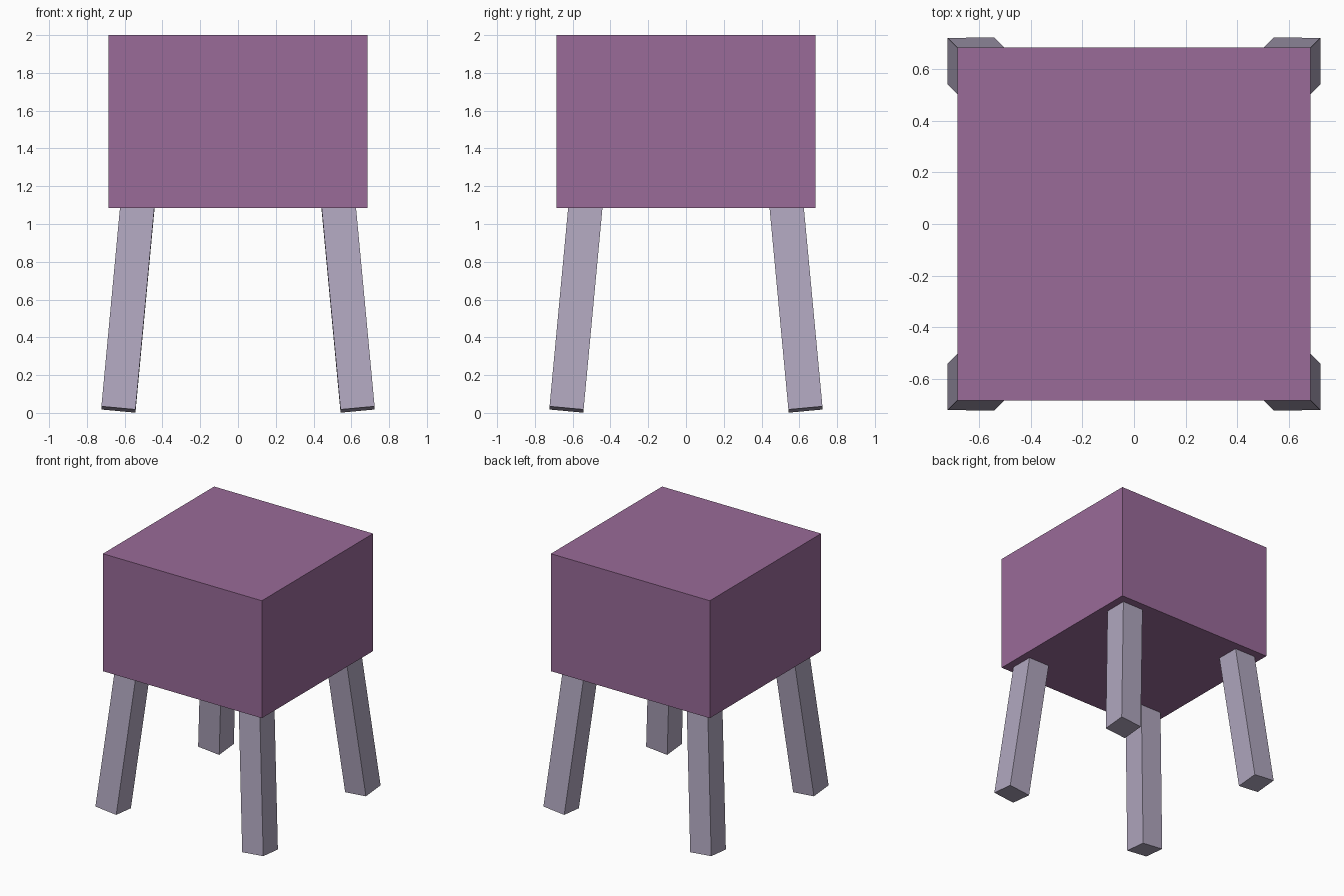
import bpy
import bmesh
from mathutils import Matrix, Vector

if "Cube" in bpy.data.objects:
    bpy.data.objects.remove(bpy.data.objects["Cube"])


def material(name, rgb):
    m = bpy.data.materials.new(name)
    m.diffuse_color = (*rgb, 1.0)
    m.use_nodes = True
    m.node_tree.nodes["Principled BSDF"].inputs["Base Color"].default_value = m.diffuse_color
    return m


def box(name, size, matrix, mat):
    bm = bmesh.new()
    bmesh.ops.create_cube(bm, size=1.0, matrix=matrix @ Matrix.Diagonal((*size, 1.0)))
    mesh = bpy.data.meshes.new(name)
    bm.to_mesh(mesh)
    bm.free()
    mesh.materials.append(mat)
    obj = bpy.data.objects.new(name, mesh)
    bpy.context.collection.objects.link(obj)
    return obj


purple = material("plum purple", (0.32, 0.145, 0.315))
lilac = material("pale lilac grey", (0.434, 0.386, 0.515))

# Seat block
SEAT_BOTTOM = 1.085
box("seat", (1.37, 1.37, 2 - SEAT_BOTTOM),
    Matrix.Translation((0, 0, (2 + SEAT_BOTTOM) / 2)), purple)

# Square legs splayed outward on both axes, ends cut square to the leg
for sx, side in ((-1, "left"), (1, "right")):
    for sy, end in ((-1, "front"), (1, "back")):
        foot = Vector((sx * 0.633, sy * 0.633, 0.018))
        top = Vector((sx * 0.531, sy * 0.531, 1.108))
        axis = (top - foot).normalized()
        y_dir = axis.cross(Vector((1, 0, 0))).normalized()
        x_dir = y_dir.cross(axis)
        rot = Matrix((x_dir, y_dir, axis)).transposed().to_4x4()
        box(f"{end}_{side}_leg", (0.181, 0.181, (top - foot).length),
            Matrix.Translation((foot + top) / 2) @ rot, lilac)

# Keep every face pointing outward
for obj in bpy.context.collection.objects:
    bm = bmesh.new()
    bm.from_mesh(obj.data)
    bmesh.ops.recalc_face_normals(bm, faces=bm.faces)
    bm.to_mesh(obj.data)
    bm.free()
